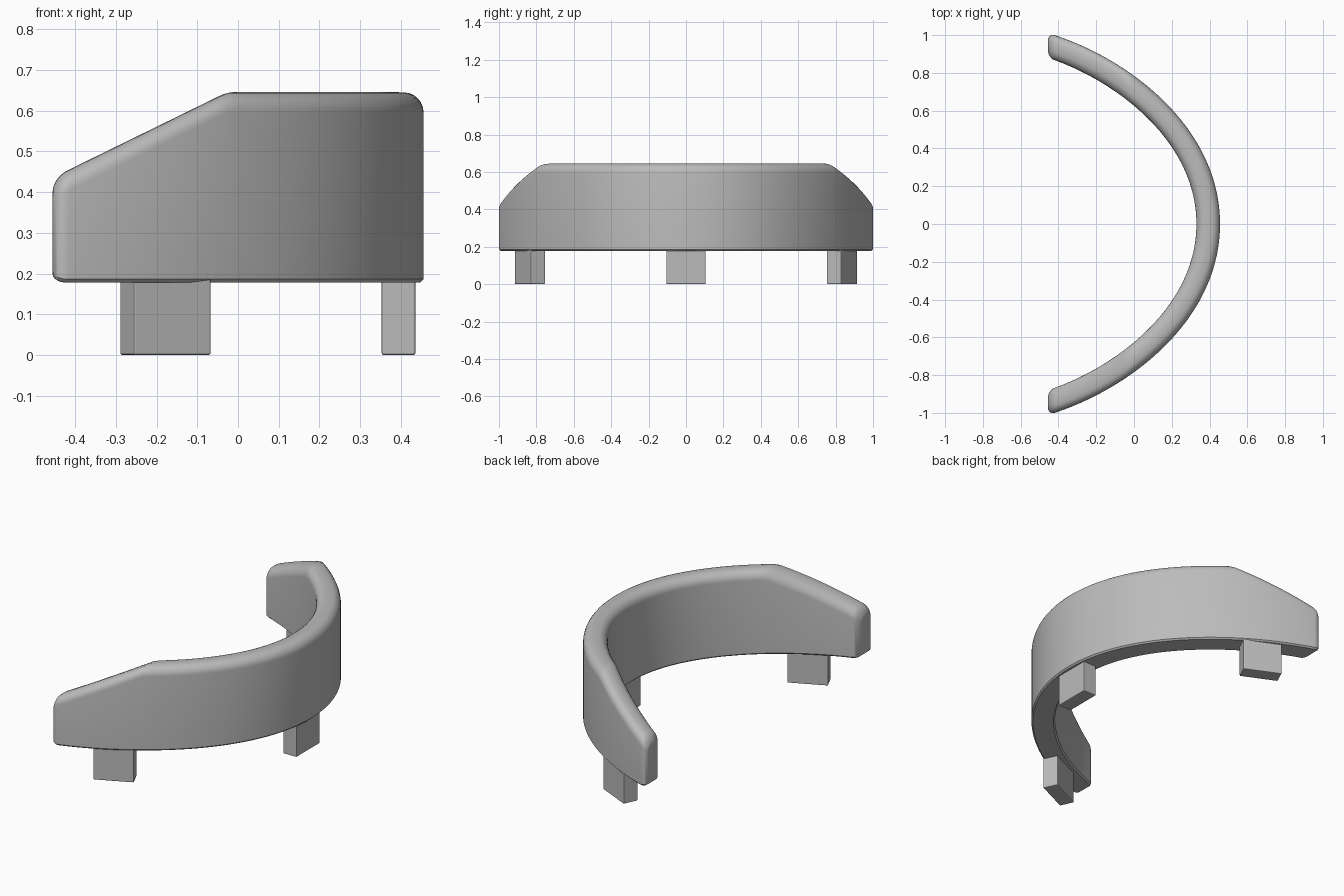
import bpy, bmesh
from math import sin, cos, pi, sqrt, radians
from mathutils import Vector

if "Cube" in bpy.data.objects:
    bpy.data.objects.remove(bpy.data.objects["Cube"], do_unlink=True)

grey = bpy.data.materials.new("plain grey")
grey.use_nodes = True
grey.diffuse_color = (0.5, 0.5, 0.5, 1)
grey.node_tree.nodes["Principled BSDF"].inputs["Base Color"].default_value = (0.5, 0.5, 0.5, 1)

HALF, BOTTOM, TOP = 0.0625, 0.178, 0.645   # wall half thickness and heights
ROUND, END_ROUND = 0.05, 0.035             # top and end radii
END_X = -0.455
PATH = [Vector(p) for p in ((0.393, 0), (0.393, 0.48), (-0.07, 0.825), (END_X, 0.945))]


def station(t):
    """Centre and thickness direction of the wall at t in -1..1."""
    u = abs(t)
    v = 1 - u
    a, b, c, d = PATH
    p = a * v**3 + b * 3 * v * v * u + c * 3 * v * u * u + d * u**3
    tan = ((b - a) * v * v + (c - b) * 2 * v * u + (d - c) * u * u).normalized()
    n = Vector((tan.y, -tan.x))
    # turn the last sections so that the end is cut square to x
    k = max(0, (u - 0.8) / 0.2)
    n = n.lerp(Vector((0, 1 / abs(tan.x) if k else 1)), k)
    if t < 0:
        p.y, n.y = -p.y, -n.y
    return p, n


def top_height(x):
    return min(TOP, 0.445 + 0.49 * (x + 0.435))


def section(t):
    """Rounded wall section, shrinking towards the free ends."""
    p, n = station(t)
    gap = max(0, END_ROUND - (p.x - END_X))
    inset = END_ROUND - sqrt(max(0, END_ROUND**2 - gap**2))
    w = HALF - inset
    r = min(ROUND, w)
    low = BOTTOM + inset * 0.6
    shape = [(-w + 0.008, low, False), (-w, low + 0.008, False)]
    for i in range(13):
        a = pi - pi * i / 12
        side = -1 if i < 6 else 1 if i > 6 else 0
        shape.append((side * (w - r) + r * cos(a), r * sin(a) - r - inset, True))
    shape += [(w, low + 0.008, False), (w - 0.008, low, False)]
    pts = []
    for off, z, upper in shape:
        q = p + n * off
        pts.append((q.x, q.y, z + top_height(q.x) if upper else z))
    return pts


# Curved wall, swept along the arc
half = [0.965 * i / 48 for i in range(49)]
half += [1 - 0.035 * (1 - sin(pi / 2 * i / 8)) for i in range(1, 9)]
bm = bmesh.new()
rings = [[bm.verts.new(c) for c in section(t)] for t in [-t for t in half[:0:-1]] + half]
for r1, r2 in zip(rings, rings[1:]):
    for i in range(len(r1)):
        j = (i + 1) % len(r1)
        bm.faces.new((r1[i], r1[j], r2[j], r2[i]))
bm.faces.new(rings[0])
bm.faces.new(rings[-1])
bmesh.ops.recalc_face_normals(bm, faces=bm.faces)
mesh = bpy.data.meshes.new("curved_wall")
bm.to_mesh(mesh)
bm.free()
wall = bpy.data.objects.new("curved_wall", mesh)
bpy.context.collection.objects.link(wall)
mesh.materials.append(grey)
bpy.ops.object.select_all(action="DESELECT")
wall.select_set(True)
bpy.context.view_layer.objects.active = wall
bpy.ops.object.shade_smooth_by_angle(angle=radians(35))


# Block feet under the wall
def foot(name, x, y, angle):
    height = BOTTOM + 0.02
    bpy.ops.mesh.primitive_cube_add(size=1, location=(x, y, height / 2), rotation=(0, 0, radians(angle)))
    ob = bpy.context.object
    ob.name = name
    ob.scale = (0.083, 0.21, height)
    bpy.ops.object.transform_apply(location=False, rotation=False, scale=True)
    bevel = ob.modifiers.new("soft_edges", "BEVEL")
    bevel.width = 0.005
    bevel.segments = 2
    ob.data.materials.append(grey)


foot("middle_foot", 0.394, 0, 0)
foot("back_foot", -0.178, 0.835, 65)
foot("front_foot", -0.178, -0.835, -65)
